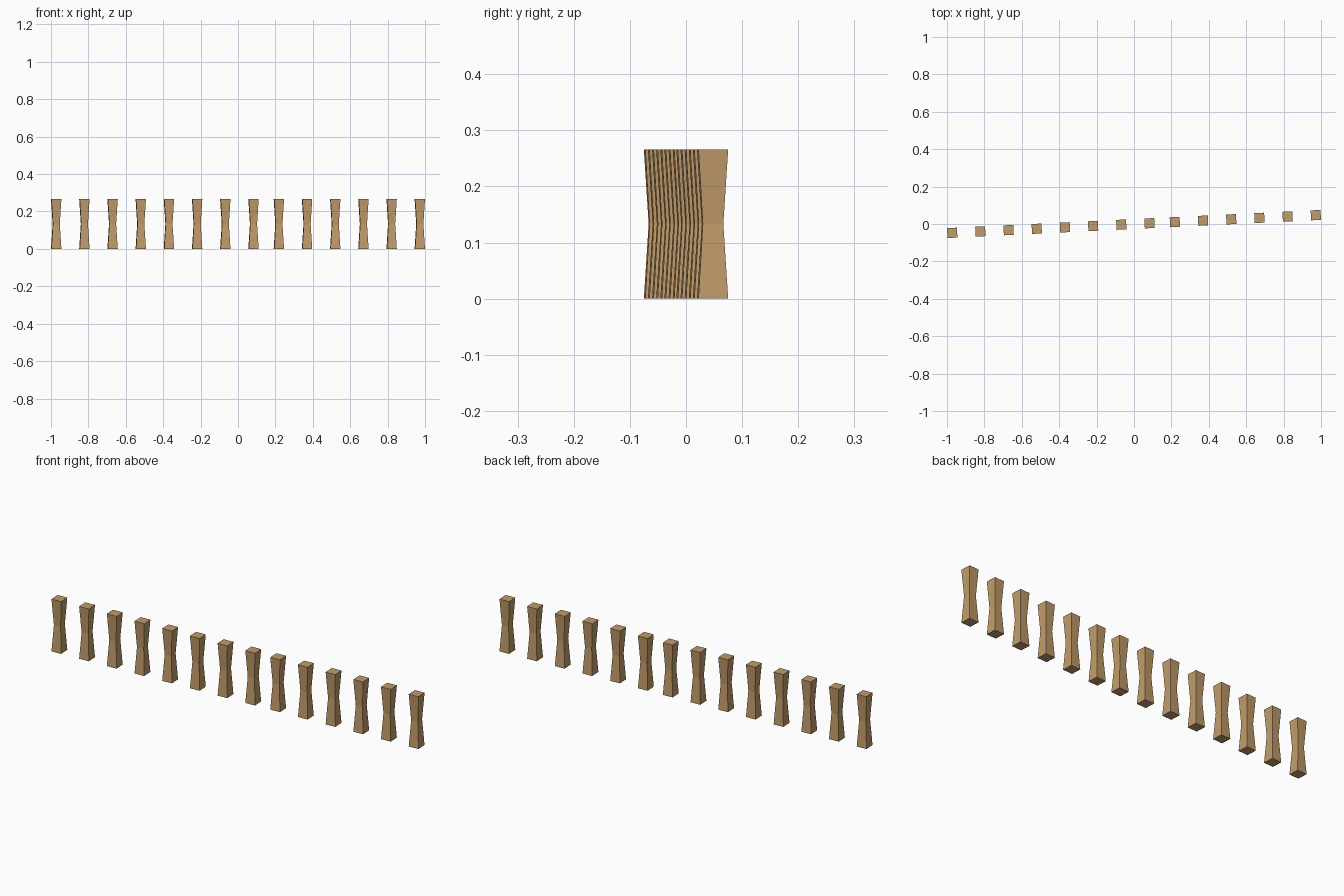
import bpy, bmesh, math

if "Cube" in bpy.data.objects:
    bpy.data.objects.remove(bpy.data.objects["Cube"])

HEIGHT = 0.266
ANGLE = math.radians(2.79)
HALF_TOP, HALF_WAIST = 0.0265, 0.0183

wood = bpy.data.materials.new("tan_wood")
wood.diffuse_color = (0.53, 0.33, 0.145, 1)
wood.use_nodes = True
wood.node_tree.nodes["Principled BSDF"].inputs["Base Color"].default_value = wood.diffuse_color

# square post pinched at mid height
bm = bmesh.new()
rings = []
for z, h in ((0, HALF_TOP), (HEIGHT / 2, HALF_WAIST), (HEIGHT, HALF_TOP)):
    rings.append([bm.verts.new((sx * h, sy * h, z))
                  for sx, sy in ((-1, -1), (1, -1), (1, 1), (-1, 1))])
for a, b in zip(rings, rings[1:]):
    for i in range(4):
        j = (i + 1) % 4
        bm.faces.new((a[i], a[j], b[j], b[i]))
bm.faces.new(rings[0][::-1])
bm.faces.new(rings[-1])
mesh = bpy.data.meshes.new("post")
bm.to_mesh(mesh)
bm.free()
mesh.materials.append(wood)

# slanted row: eight posts from the left end, six from the right end
STEP = 0.1507
xs = [-0.972 + i * STEP for i in range(8)] + [0.972 - i * STEP for i in range(5, -1, -1)]
for n, x in enumerate(xs):
    post = bpy.data.objects.new(f"post_{n + 1}", mesh)
    post.location = (x, x * math.tan(ANGLE), 0)
    post.rotation_euler.z = ANGLE
    bpy.context.collection.objects.link(post)
